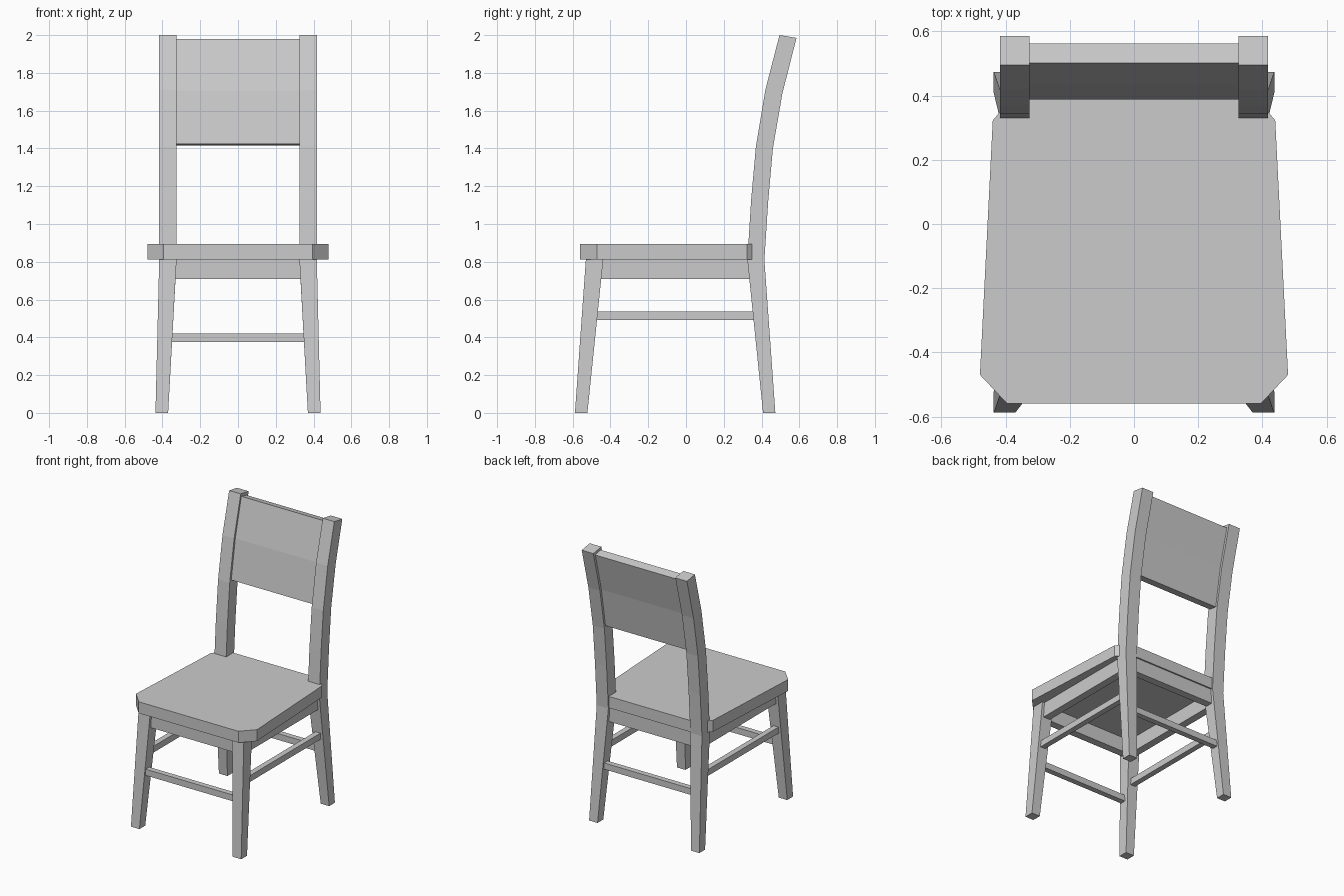
import bpy, bmesh

cube = bpy.data.objects.get("Cube")
if cube:
    bpy.data.objects.remove(cube, do_unlink=True)

GREY = (0.6, 0.6, 0.6, 1.0)
mat = bpy.data.materials.new("plain grey")
mat.use_nodes = True
mat.diffuse_color = GREY
mat.node_tree.nodes["Principled BSDF"].inputs["Base Color"].default_value = GREY


def loft(name, rings):
    """Skin a stack of matching closed rings and cap both ends."""
    bm = bmesh.new()
    loops = [[bm.verts.new(p) for p in ring] for ring in rings]
    n = len(loops[0])
    for a, b in zip(loops, loops[1:]):
        for i in range(n):
            j = (i + 1) % n
            bm.faces.new((a[i], a[j], b[j], b[i]))
    bm.faces.new(loops[0])
    bm.faces.new(loops[-1])
    bmesh.ops.recalc_face_normals(bm, faces=bm.faces)
    mesh = bpy.data.meshes.new(name)
    bm.to_mesh(mesh)
    bm.free()
    mesh.materials.append(mat)
    obj = bpy.data.objects.new(name, mesh)
    bpy.context.collection.objects.link(obj)
    return obj


def section(x0, x1, front, back):
    """Four-sided section between a front and a back (y, z) point."""
    return [(x0, *front), (x1, *front), (x1, *back), (x0, *back)]


def bar(name, start, end, width, height):
    """Straight rectangular rail between two points on the floor plan axes."""
    along_x = abs(end[0] - start[0]) > abs(end[1] - start[1])
    w, h = width / 2, height / 2
    rings = []
    for x, y, z in (start, end):
        ring = []
        for a, b in ((-w, -h), (w, -h), (w, h), (-w, h)):
            ring.append((x, y + a, z + b) if along_x else (x + a, y, z + b))
        rings.append(ring)
    loft(name, rings)


# Seat: tapered board with clipped corners
half = [(0.395, -0.56), (0.48, -0.47), (0.44, 0.323), (0.365, 0.41)]
outline = half + [(-x, y) for x, y in reversed(half)]
loft("seat", [[(x, y, z) for x, y in outline] for z in (0.813, 0.895)])

# Curved rear posts: front and back (y, z) points going up
curve = [((0.325, 0.81), (0.415, 0.81)),
         ((0.345, 1.13), (0.435, 1.12)),
         ((0.37, 1.41), (0.46, 1.40)),
         ((0.42, 1.71), (0.51, 1.69)),
         ((0.495, 2.0), (0.585, 1.985))]

for side, s in (("left", 1), ("right", -1)):
    foot_in, foot_out, top_in, top_out = (s * x for x in (0.37, 0.437, 0.325, 0.417))

    # Rear leg and back post in one piece
    rings = [section(foot_in, foot_out, (0.408, 0), (0.473, 0))]
    rings += [section(top_in, top_out, f, b) for f, b in curve]
    loft(side + "_rear_post", rings)

    # Splayed front leg
    loft(side + "_front_leg", [
        section(foot_in, foot_out, (-0.588, 0), (-0.522, 0)),
        section(top_in, top_out, (-0.53, 0.815), (-0.438, 0.815))])

    # Side rails
    bar(side + "_apron", (s * 0.372, -0.45, 0.762), (s * 0.372, 0.34, 0.762), 0.055, 0.106)
    bar(side + "_stretcher", (s * 0.386, -0.48, 0.513), (s * 0.386, 0.37, 0.513), 0.04, 0.045)

# Cross rails
for end, y, low in (("front", -0.487, -0.529), ("rear", 0.372, 0.412)):
    bar(end + "_apron", (-0.335, y, 0.762), (0.335, y, 0.762), 0.055, 0.106)
    bar(end + "_stretcher", (-0.358, low, 0.398), (0.358, low, 0.398), 0.04, 0.045)

# Curved back panel, set between the posts
panel = [((0.388, 1.424), (0.448, 1.416)),
         ((0.434, 1.705), (0.494, 1.693)),
         ((0.502, 1.98), (0.562, 1.966))]
loft("back_panel", [section(-0.327, 0.327, f, b) for f, b in panel])
